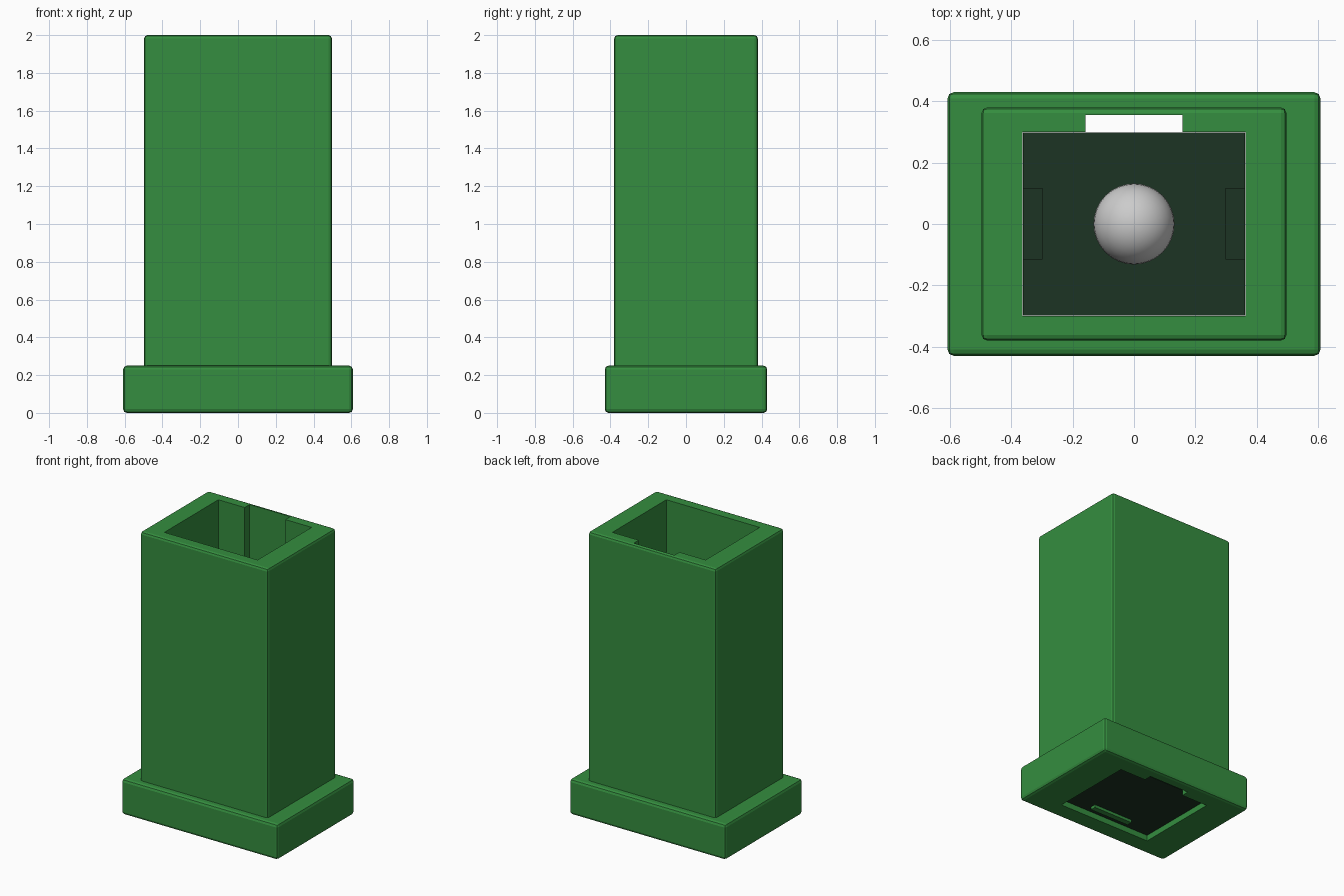
import bpy, bmesh

if "Cube" in bpy.data.objects:
    bpy.data.objects.remove(bpy.data.objects["Cube"])

def material(name, color):
    m = bpy.data.materials.new(name)
    m.diffuse_color = color
    m.use_nodes = True
    m.node_tree.nodes["Principled BSDF"].inputs["Base Color"].default_value = m.diffuse_color
    return m

GREEN = material("green", (0.035, 0.27, 0.05, 1))
DARK = material("dark_green", (0.012, 0.033, 0.017, 1))

def add_object(name, bm, mat=None):
    bmesh.ops.recalc_face_normals(bm, faces=bm.faces)
    mesh = bpy.data.meshes.new(name)
    bm.to_mesh(mesh)
    bm.free()
    ob = bpy.data.objects.new(name, mesh)
    bpy.context.collection.objects.link(ob)
    if mat:
        mesh.materials.append(mat)
    return ob

def box(name, lo, hi, mat, bevel=0.0):
    bm = bmesh.new()
    bmesh.ops.create_cube(bm, size=1)
    for v in bm.verts:
        v.co = [(lo[i] + hi[i]) / 2 + v.co[i] * (hi[i] - lo[i]) for i in range(3)]
    if bevel:
        bmesh.ops.bevel(bm, geom=bm.edges[:], offset=bevel, segments=2,
                        profile=0.5, affect='EDGES')
    return add_object(name, bm, mat)

# Outer shells: tall sleeve and wider foot
sleeve = box("sleeve", (-0.497, -0.38, 0.23), (0.497, 0.38, 2.0), GREEN, 0.018)
foot = box("foot", (-0.608, -0.43, 0.0), (0.608, 0.43, 0.25), GREEN, 0.02)

# Shaft cutter: rectangular bore with a key slot at the back
bore = [(-0.363, -0.3), (0.363, -0.3), (0.363, 0.3), (0.158, 0.3),
        (0.158, 0.355), (-0.158, 0.355), (-0.158, 0.3), (-0.363, 0.3)]
bm = bmesh.new()
face = bm.faces.new([bm.verts.new((x, y, -0.5)) for x, y in bore])
ext = bmesh.ops.extrude_face_region(bm, geom=[face])
bmesh.ops.translate(bm, vec=(0, 0, 3),
                    verts=[g for g in ext["geom"] if isinstance(g, bmesh.types.BMVert)])
cutter = add_object("shaft_cutter", bm)
cutter.hide_render = True

for ob in (sleeve, foot):
    mod = ob.modifiers.new("shaft", 'BOOLEAN')
    mod.operation = 'DIFFERENCE'
    mod.solver = 'EXACT'
    mod.object = cutter
    bpy.context.view_layer.objects.active = ob
    bpy.ops.object.modifier_apply(modifier=mod.name)
bpy.data.objects.remove(cutter)

# Dark floor plate with a tab on each side and a catch underneath
box("floor_plate", (-0.362, -0.299, 0.04), (0.362, 0.299, 0.12), DARK)
for side, s in (("left", -1), ("right", 1)):
    xs = sorted((s * 0.298, s * 0.362))
    box(side + "_tab", (xs[0], -0.115, 0.11), (xs[1], 0.118, 0.17), DARK)
box("floor_catch", (-0.155, -0.25, 0.02), (0.155, -0.21, 0.05), GREEN)

# Grey ball resting on the floor
bpy.ops.mesh.primitive_uv_sphere_add(segments=32, ring_count=16, radius=0.132,
                                     location=(0, 0, 0.25))
ball = bpy.context.object
ball.name = "ball"
bpy.ops.object.shade_smooth()
